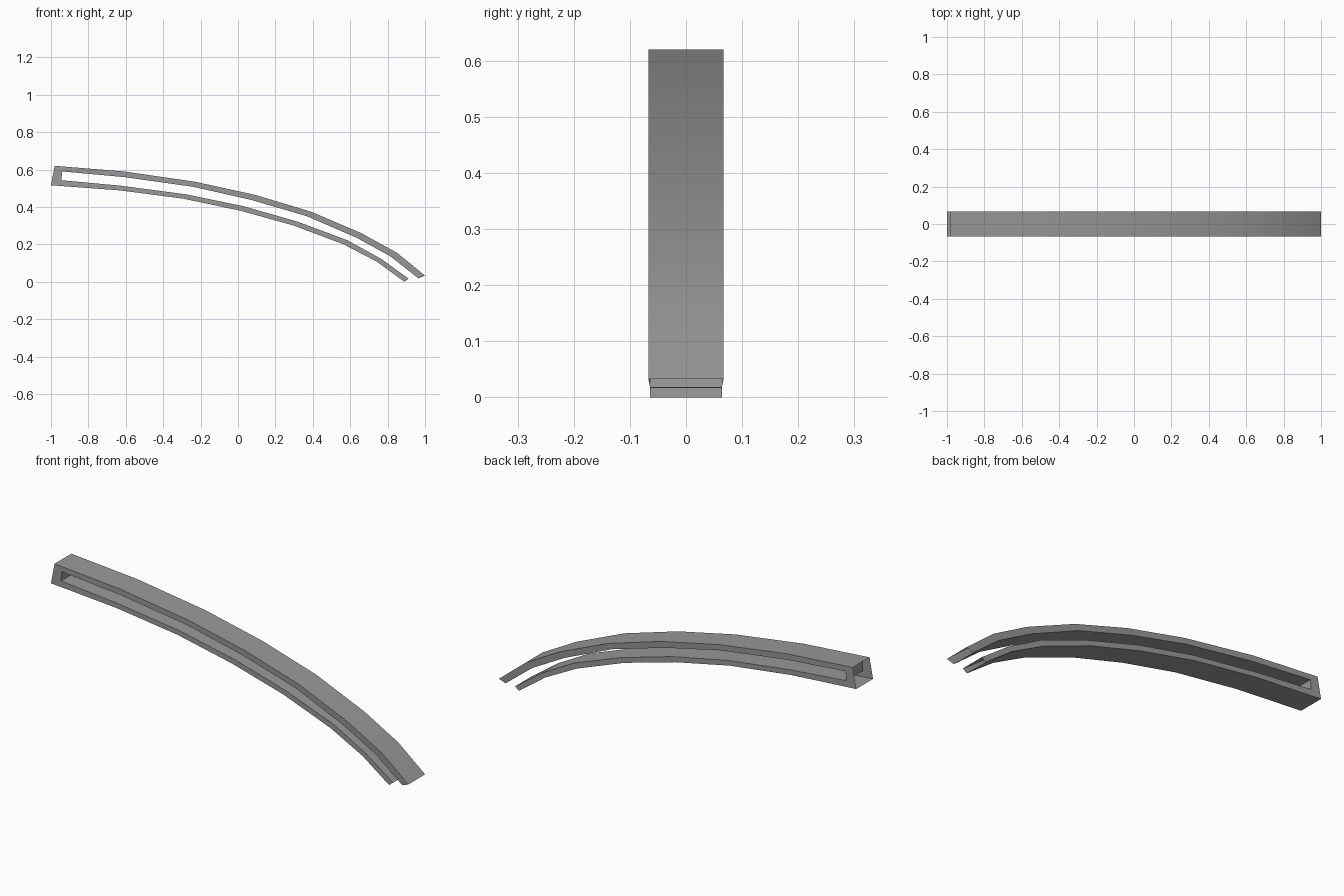
import bpy
import bmesh
import math

default_cube = bpy.data.objects.get("Cube")
if default_cube:
    bpy.data.objects.remove(default_cube, do_unlink=True)

HALF_WIDTH = 0.067
TIP_HALF_WIDTH = 0.064

# Side profiles (x, z) of the four long edges, from closed root to split tips
upper_outer = [(-.98, .62), (-.61, .59), (-.23, .535), (.09, .465),
               (.39, .375), (.66, .26), (.85, .155), (1, .033)]
upper_inner = [(-.94, .59), (-.61, .56), (-.24, .508), (.07, .438),
               (.37, .35), (.635, .235), (.815, .136), (.965, .018)]
lower_inner = [(-.944, .543), (-.63, .514), (-.28, .468), (.03, .404),
               (.32, .321), (.585, .222), (.765, .123), (.912, .017)]
lower_outer = [(-1, .516), (-.635, .489), (-.29, .444), (.013, .38),
               (.30, .30), (.565, .20), (.743, .107), (.89, 0)]


def make_material(name, color):
    material = bpy.data.materials.new(name)
    material.use_nodes = True
    material.diffuse_color = color
    shader = material.node_tree.nodes["Principled BSDF"]
    shader.inputs["Base Color"].default_value = color
    return material


def add_edge_line(bm, profile, tip_width):
    """Return the front and back vertex rows that follow one profile."""
    rows = ([], [])
    last = len(profile) - 1
    for index, (x, z) in enumerate(profile):
        half = HALF_WIDTH + (tip_width - HALF_WIDTH) * index / last
        for row, side in zip(rows, (-1, 1)):
            row.append(bm.verts.new((x, side * half, z)))
    return rows


def bridge(bm, first, second):
    """Join two vertex rows with a strip of quads."""
    for i in range(len(first) - 1):
        bm.faces.new((first[i], first[i + 1], second[i + 1], second[i]))


bm = bmesh.new()
top = add_edge_line(bm, upper_outer, HALF_WIDTH)
slot_top = add_edge_line(bm, upper_inner, TIP_HALF_WIDTH)
slot_floor = add_edge_line(bm, lower_inner, TIP_HALF_WIDTH)
bottom = add_edge_line(bm, lower_outer, TIP_HALF_WIDTH)

# Long curved faces across the width, wound outward
bridge(bm, top[0], top[1])
bridge(bm, slot_top[1], slot_top[0])
bridge(bm, slot_floor[0], slot_floor[1])
bridge(bm, bottom[1], bottom[0])

# Side walls of both prongs
bridge(bm, slot_top[0], top[0])
bridge(bm, bottom[0], slot_floor[0])
bridge(bm, top[1], slot_top[1])
bridge(bm, slot_floor[1], bottom[1])

# Root: side walls and the slot end; the hollow ends stay open
bm.faces.new((bottom[0][0], slot_floor[0][0], slot_top[0][0], top[0][0]))
bm.faces.new((top[1][0], slot_top[1][0], slot_floor[1][0], bottom[1][0]))
bm.faces.new((slot_top[0][0], slot_floor[0][0],
              slot_floor[1][0], slot_top[1][0]))

mesh = bpy.data.meshes.new("curved_slotted_bar")
bm.to_mesh(mesh)
bm.free()
mesh.materials.append(make_material("medium_grey", (.32, .32, .32, 1)))

bar = bpy.data.objects.new("curved_slotted_bar", mesh)
bpy.context.collection.objects.link(bar)
bpy.ops.object.select_all(action="DESELECT")
bar.select_set(True)
bpy.context.view_layer.objects.active = bar
bpy.ops.object.shade_smooth_by_angle(angle=math.radians(30))
